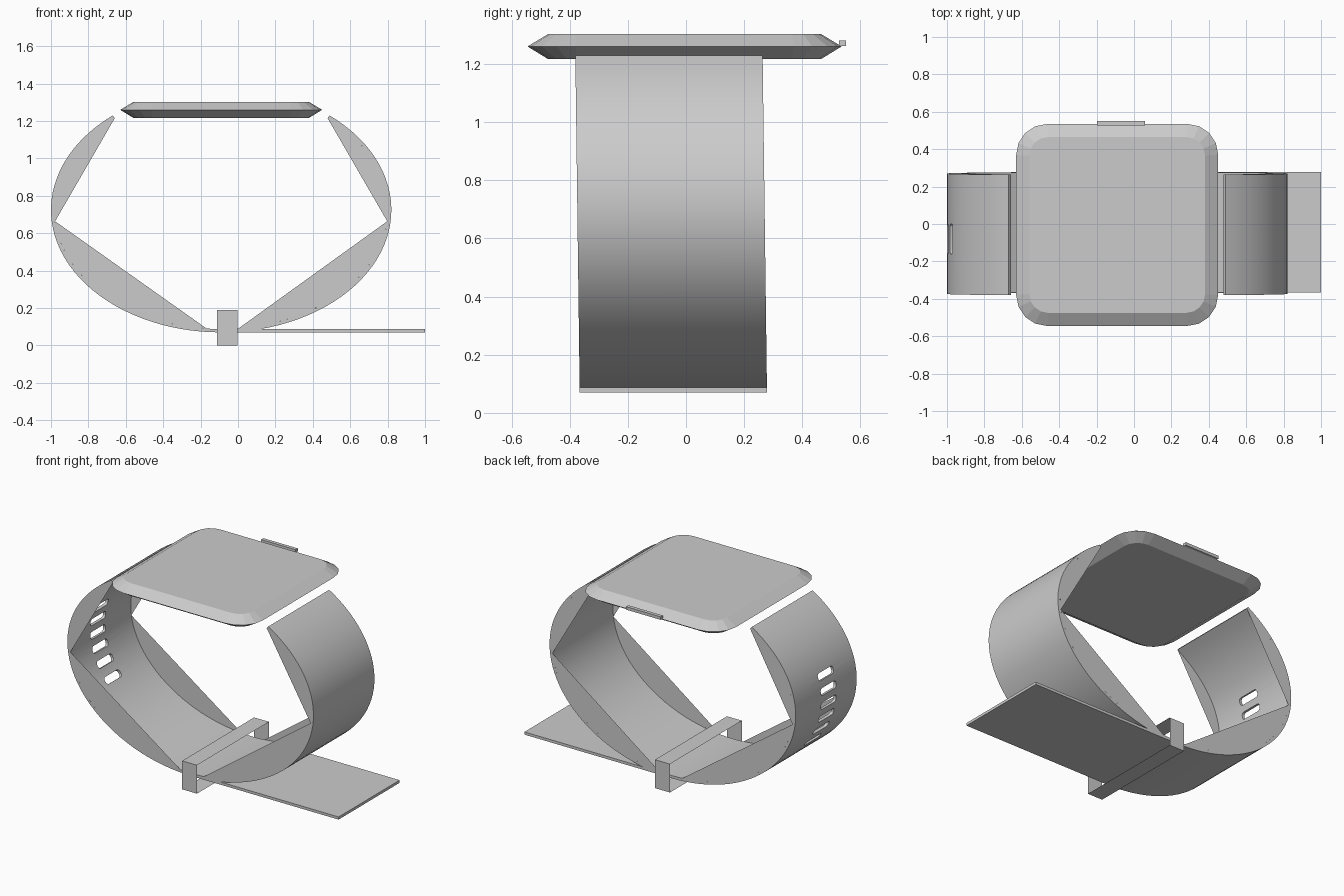
import bpy, bmesh, math
from mathutils import Vector, Matrix

if "Cube" in bpy.data.objects:
    bpy.data.objects.remove(bpy.data.objects["Cube"])

CX, CZ, A, B, T = -0.09, 0.725, 0.91, 0.655, 0.018   # strap ellipse and thickness
Y0, Y1 = -0.373, 0.271


def shear(x, y, z):
    return (x, y + (0.65 - z) * 0.013, z)


def ell(deg, inset=0.0):
    r = math.radians(deg)
    return (CX + (A - inset) * math.cos(r), CZ + (B - inset) * math.sin(r))


def arc(a, b, inset=0.0, n=40):
    return [ell(a + (b - a) * i / n, inset) for i in range(n + 1)]


def make(name, bm):
    me = bpy.data.meshes.new(name)
    bm.to_mesh(me)
    bm.free()
    ob = bpy.data.objects.new(name, me)
    bpy.context.collection.objects.link(ob)
    return ob


def smooth(ob):
    bpy.ops.object.select_all(action='DESELECT')
    ob.select_set(True)
    bpy.context.view_layer.objects.active = ob
    bpy.ops.object.shade_smooth_by_angle(angle=math.radians(30))


def strap(name, outer, inner):
    bm = bmesh.new()
    rows = [[bm.verts.new(shear(p[0], y, p[1])) for p, y in
             ((o, Y0), (o, Y1), (i, Y1), (i, Y0))] for o, i in zip(outer, inner)]
    for r, s in zip(rows, rows[1:]):
        for k in range(4):
            bm.faces.new((r[k], r[(k + 1) % 4], s[(k + 1) % 4], s[k]))
    bm.faces.new(rows[0])
    bm.faces.new(rows[-1])
    bmesh.ops.recalc_face_normals(bm, faces=bm.faces)
    return make(name, bm)


def side_webs(name, spans):
    # flat sheets between the strap edge and its chord, on both sides
    bm = bmesh.new()
    for a, b in spans:
        for y in (Y0, Y1):
            f = bm.faces.new([bm.verts.new(shear(x, y, z)) for x, z in arc(a, b, T, 24)])
            f.normal_update()
            if f.normal.y * y < 0:
                f.normal_flip()
    return make(name, bm)


def rounded(w, h, r, n):
    pts = []
    for k, (sx, sy) in enumerate(((1, 1), (-1, 1), (-1, -1), (1, -1))):
        for i in range(n + 1):
            t = math.pi / 2 * (k + i / n)
            pts.append((sx * (w - r) + r * math.cos(t), sy * (h - r) + r * math.sin(t)))
    return pts


def loft(bm, sections):
    rings = [[bm.verts.new(p) for p in s] for s in sections]
    n = len(rings[0])
    for r, s in zip(rings, rings[1:]):
        for k in range(n):
            bm.faces.new((r[k], r[(k + 1) % n], s[(k + 1) % n], s[k]))
    bm.faces.new(rings[0])
    bm.faces.new(rings[-1])
    bmesh.ops.recalc_face_normals(bm, faces=bm.faces)


# case with bevelled rim
bm = bmesh.new()
loft(bm, [[(x + CX, y - 0.005, z) for x, y in rounded(w, w, r, 4)]
          for w, r, z in ((0.47, 0.1, 1.217), (0.54, 0.165, 1.26), (0.47, 0.1, 1.302))])
make("watch_case", bm)

# side button
bm = bmesh.new()
bmesh.ops.create_cube(bm, size=1, matrix=Matrix.Translation((-0.07, 0.538, 1.271))
                      @ Matrix.Diagonal((0.255, 0.024, 0.02, 1)))
make("side_button", bm)

# left strap running on into the flat tail
left = strap("long_strap", arc(129.6, 270) + [(1.0, CZ - B)],
             arc(129.6, 270, T) + [(1.0, CZ - B + T)])

# right strap
right = strap("short_strap", arc(50.4, -91), arc(50.4, -91, T))

# side webs
side_webs("long_strap_webs", ((129.6, 185.5), (185.5, 265)))
side_webs("short_strap_webs", ((50.4, -5.5), (-5.5, -84)))

# adjustment slots cut through the left strap
bm = bmesh.new()
for i in range(6):
    z = 0.87 - i * 0.093
    a = 180 - math.degrees(math.asin((z - CZ) / B))
    x, z = ell(a, T / 2)
    r = math.radians(a)
    nrm = Vector((B * math.cos(r), 0, A * math.sin(r))).normalized()
    up = Vector((-nrm.z, 0, nrm.x))
    loft(bm, [[Vector((x, -0.08 + u, z)) + up * v + nrm * d
               for u, v in rounded(0.08, 0.024, 0.018, 4)] for d in (-0.05, 0.05)])
cutter = make("slot_cutter", bm)
cutter.hide_render = True
mod = left.modifiers.new("slots", 'BOOLEAN')
mod.operation, mod.solver, mod.object = 'DIFFERENCE', 'EXACT', cutter
bpy.context.view_layer.objects.active = left
left.select_set(True)
bpy.ops.object.modifier_apply(modifier="slots")
bpy.data.objects.remove(cutter)
smooth(left)
smooth(right)

# thin keeper loop around the straps
bm = bmesh.new()
loop = [(-0.43, 0.0), (0.33, 0.0), (0.33, 0.19), (-0.43, 0.19)]
rows = [[bm.verts.new((x, y, z)) for y, z in loop] for x in (-0.112, -0.002)]
for k in range(4):
    j = (k + 1) % 4
    bm.faces.new((rows[0][k], rows[0][j], rows[1][j], rows[1][k]))
bmesh.ops.recalc_face_normals(bm, faces=bm.faces)
make("keeper_loop", bm)
